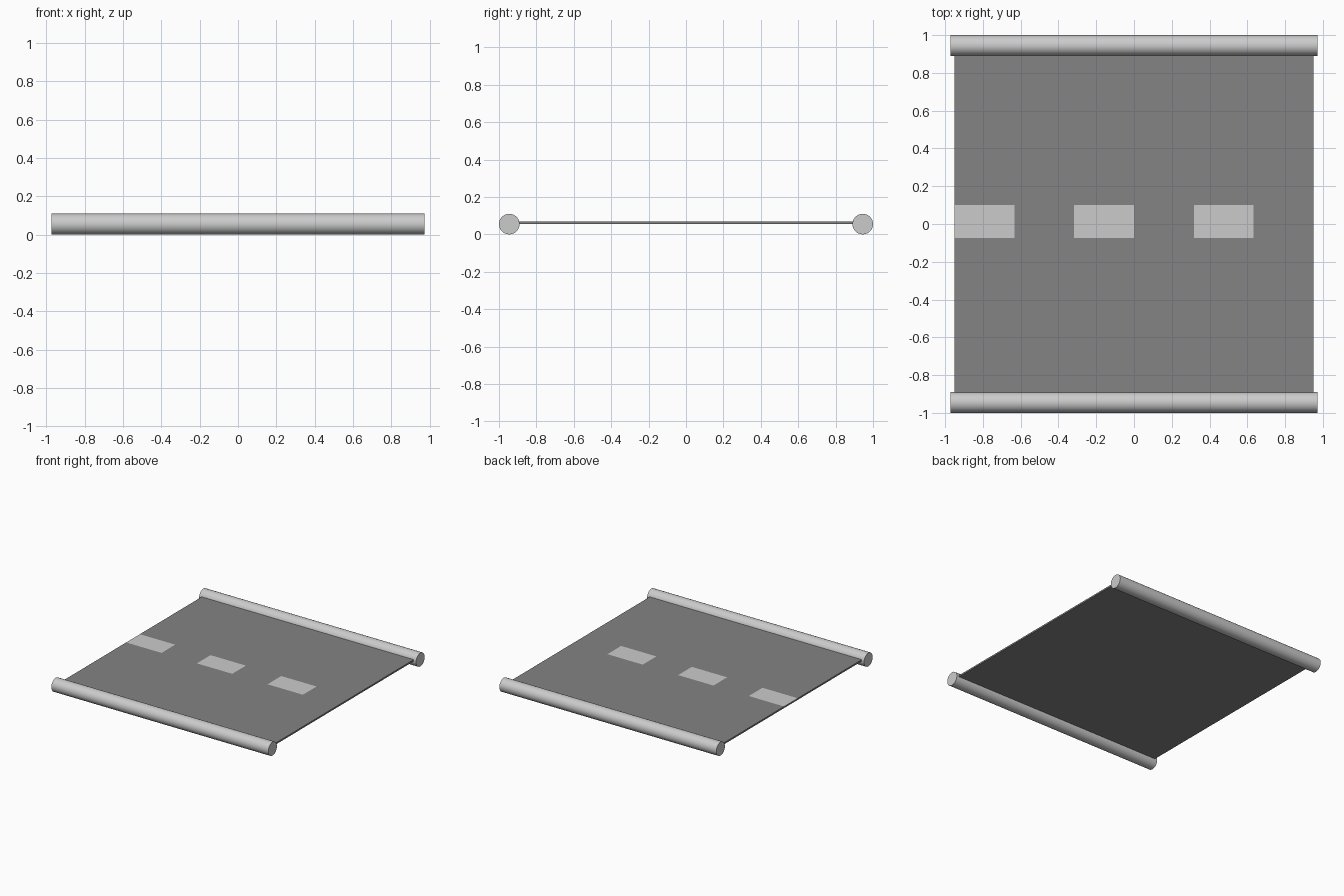
import bpy, bmesh, math
from mathutils import Vector

if "Cube" in bpy.data.objects:
    bpy.data.objects.remove(bpy.data.objects["Cube"])

HALF_X, RAIL_Y, R = 0.95, 0.945, 0.055
Z0, Z1 = 0.056, 0.069
DASH_Y = (-0.074, 0.101)


def make_mat(name, v):
    m = bpy.data.materials.new(name)
    m.diffuse_color = (v, v, v, 1)
    m.use_nodes = True
    m.node_tree.nodes["Principled BSDF"].inputs["Base Color"].default_value = m.diffuse_color
    return m


# road deck: slab sliced so the lane dashes are flush faces of the top
bm = bmesh.new()
bmesh.ops.create_cube(bm, size=1)
for v in bm.verts:
    v.co = Vector((v.co.x * 2 * HALF_X, v.co.y * 2 * RAIL_Y,
                   Z0 if v.co.z < 0 else Z1))
step = 2 * HALF_X / 6
cuts = [((-HALF_X + i * step, 0, 0), (1, 0, 0)) for i in range(1, 6)]
cuts += [((0, y, 0), (0, 1, 0)) for y in DASH_Y]
for co, no in cuts:
    bmesh.ops.bisect_plane(bm, geom=bm.verts[:] + bm.edges[:] + bm.faces[:],
                           plane_co=co, plane_no=no)
bm.normal_update()
for f in bm.faces:
    c = f.calc_center_median()
    dash = (f.normal.z > 0.9 and DASH_Y[0] < c.y < DASH_Y[1]
            and int((c.x + HALF_X) / step) % 2 == 0)
    f.material_index = 1 if dash else 0
mesh = bpy.data.meshes.new("road_deck")
bm.to_mesh(mesh)
bm.free()
mesh.materials.append(make_mat("asphalt", 0.23))
mesh.materials.append(make_mat("lane_paint", 0.8))
bpy.context.collection.objects.link(bpy.data.objects.new("road_deck", mesh))

# round side rails
for name, s in (("front_rail", -1), ("back_rail", 1)):
    bpy.ops.mesh.primitive_cylinder_add(vertices=32, radius=R, depth=1.944,
                                        location=(0, s * RAIL_Y, R),
                                        rotation=(0, math.pi / 2, 0))
    bpy.context.object.name = name
    bpy.ops.object.shade_smooth_by_angle()
